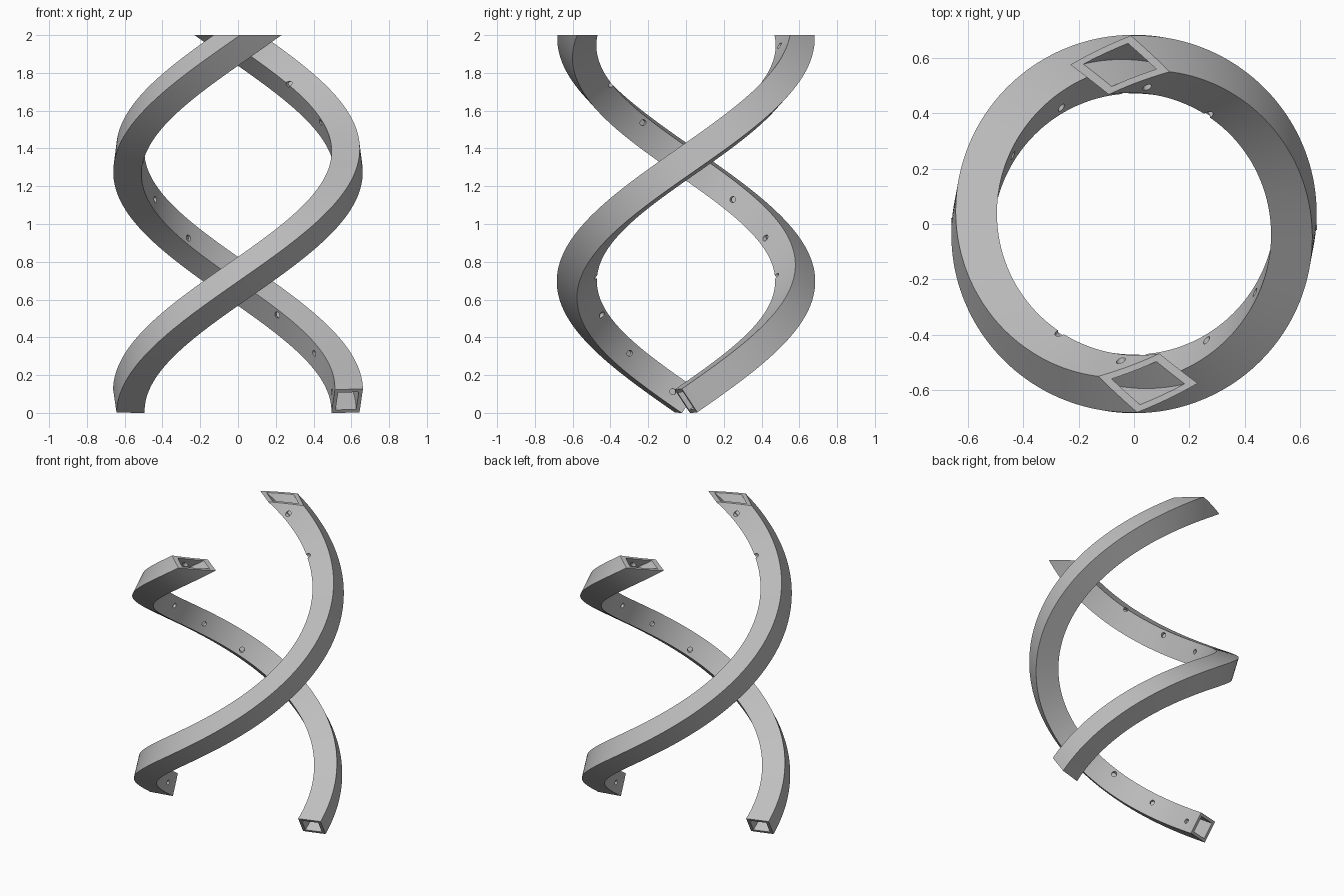
import bpy, bmesh, math
from mathutils import Vector, Matrix

if "Cube" in bpy.data.objects:
    bpy.data.objects.remove(bpy.data.objects["Cube"])

RADIUS, SIDE, WALL = 0.578, 0.15, 0.02
RISE = 0.4034                       # height gained per radian
ALPHA = math.atan2(RISE, RADIUS)    # slope of the helix
START, END = 0.0, math.radians(297)
STEPS = 150

grey = bpy.data.materials.new("light_grey")
grey.diffuse_color = (0.52, 0.52, 0.52, 1)
grey.use_nodes = True
grey.node_tree.nodes["Principled BSDF"].inputs["Base Color"].default_value = grey.diffuse_color


def section(theta, half, skew):
    """Square section carried along the helix without twisting about its path."""
    r = Vector((math.cos(theta), math.sin(theta), 0))
    side = Vector((-math.sin(theta), math.cos(theta), 0))
    up = Vector((0, 0, 1))
    t = side * math.cos(ALPHA) + up * math.sin(ALPHA)
    b = up * math.cos(ALPHA) - side * math.sin(ALPHA)
    roll = math.radians(-7) + math.sin(ALPHA) * theta
    centre = r * RADIUS + up * (0.063 + RISE * theta)
    pts = []
    for i, j in ((1, 1), (-1, 1), (-1, -1), (1, -1)):
        u = half * (i * math.cos(roll) - j * math.sin(roll))
        v = half * (i * math.sin(roll) + j * math.cos(roll))
        pts.append(centre + r * u + b * v + t * (u * skew))
    return pts


def hollow_strand(name):
    bm = bmesh.new()
    rings = []
    for k in range(STEPS + 1):
        theta = START + (END - START) * k / STEPS
        skew = 0.23 * max(0, 1 - k / 4)      # slightly slanted foot
        rings.append([[bm.verts.new(p) for p in section(theta, h, skew)]
                      for h in (SIDE / 2, SIDE / 2 - WALL)])
    for a, c in zip(rings, rings[1:]):
        for j in range(4):
            n = (j + 1) % 4
            for w in (0, 1):
                bm.faces.new((a[w][j], a[w][n], c[w][n], c[w][j]))
    for ring in (rings[0], rings[-1]):       # rims of both ends
        for j in range(4):
            n = (j + 1) % 4
            bm.faces.new((ring[0][j], ring[0][n], ring[1][n], ring[1][j]))
    bmesh.ops.recalc_face_normals(bm, faces=bm.faces)
    me = bpy.data.meshes.new(name)
    bm.to_mesh(me)
    bm.free()
    me.materials.append(grey)
    ob = bpy.data.objects.new(name, me)
    bpy.context.collection.objects.link(ob)
    return ob


def cutter():
    """Trimming blocks above and below, plus radial holes in the inner wall."""
    bm = bmesh.new()
    for z in (2.5, -0.5):
        bmesh.ops.create_cube(bm, size=1, matrix=Matrix.Translation((0, 0, z))
                              @ Matrix.Diagonal((3, 3, 1, 1)))
    for i in range(10):
        ang = math.radians(8 + 28.5 * i)
        m = (Matrix.Translation((0, 0, 0.112 + 0.2035 * i))
             @ Matrix.Rotation(ang, 4, 'Z')
             @ Matrix.Translation((0.485, 0, 0))
             @ Matrix.Rotation(math.pi / 2, 4, 'Y'))
        bmesh.ops.create_cone(bm, cap_ends=True, segments=16, radius1=0.016,
                              radius2=0.016, depth=0.11, matrix=m)
    me = bpy.data.meshes.new("cutter")
    bm.to_mesh(me)
    bm.free()
    ob = bpy.data.objects.new("cutter", me)
    bpy.context.collection.objects.link(ob)
    ob.hide_render = True
    return ob


# First strand, trimmed and drilled
strand = hollow_strand("helix_strand_right")
cut = cutter()
mod = strand.modifiers.new("trim", 'BOOLEAN')
mod.operation, mod.solver, mod.object = 'DIFFERENCE', 'EXACT', cut
bpy.context.view_layer.objects.active = strand
strand.select_set(True)
bpy.ops.object.modifier_apply(modifier="trim")
bpy.data.objects.remove(cut)
bpy.ops.object.shade_smooth_by_angle(angle=math.radians(30))

# Second strand, turned half way round
other = bpy.data.objects.new("helix_strand_left", strand.data)
other.rotation_euler.z = math.pi
bpy.context.collection.objects.link(other)
